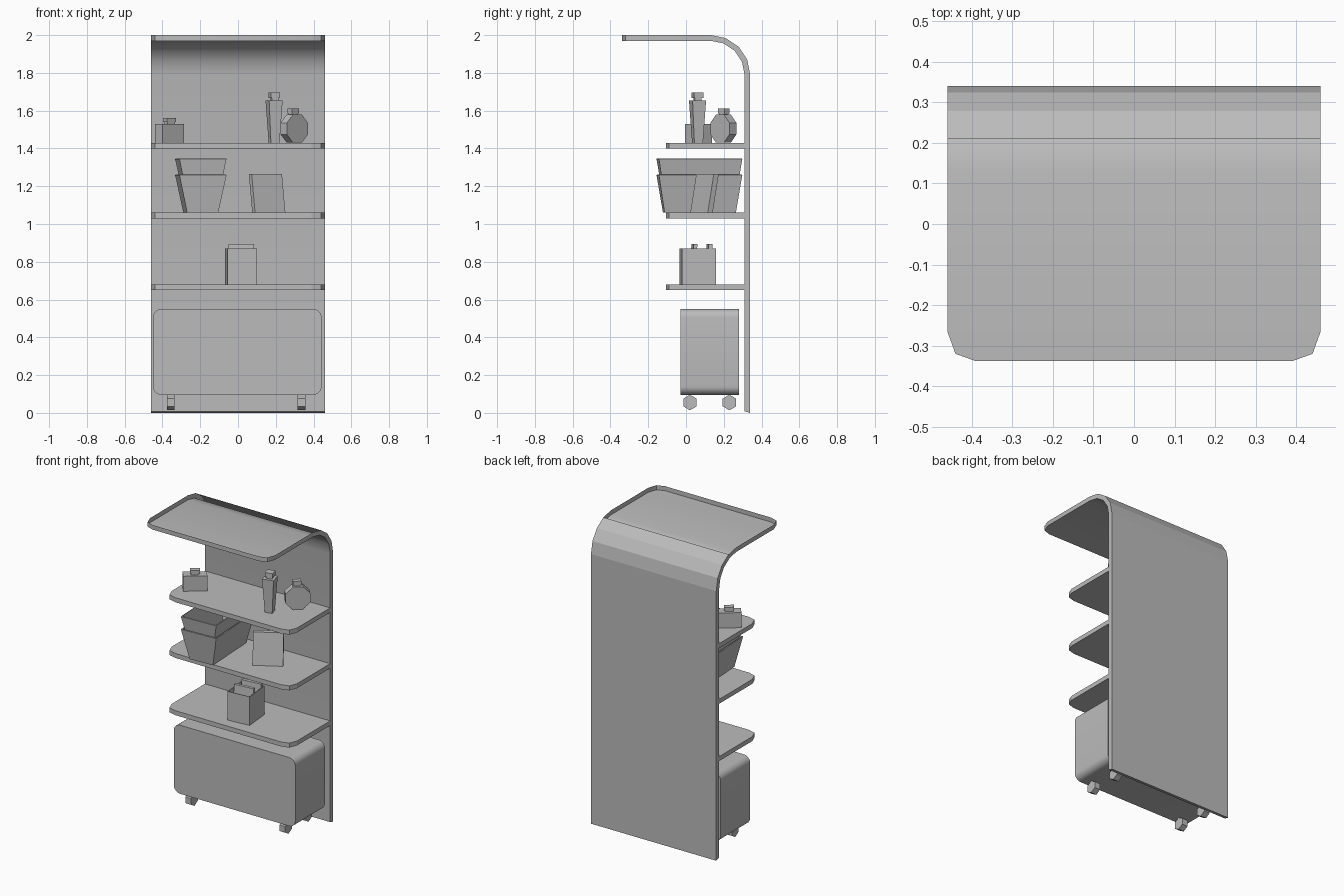
import bpy, bmesh
from math import sin, cos, radians, pi
from mathutils import Matrix, Vector

cube = bpy.data.objects.get("Cube")
if cube:
    bpy.data.objects.remove(cube, do_unlink=True)

grey = bpy.data.materials.new("plain grey")
grey.use_nodes = True
grey.diffuse_color = (0.5, 0.5, 0.5, 1)
grey.node_tree.nodes["Principled BSDF"].inputs["Base Color"].default_value = (0.5, 0.5, 0.5, 1)


def finish(name, bm, smooth=False, fix=True):
    if fix:
        bmesh.ops.recalc_face_normals(bm, faces=bm.faces)
    mesh = bpy.data.meshes.new(name)
    bm.to_mesh(mesh)
    bm.free()
    mesh.materials.append(grey)
    ob = bpy.data.objects.new(name, mesh)
    bpy.context.collection.objects.link(ob)
    if smooth:
        bpy.ops.object.select_all(action='DESELECT')
        ob.select_set(True)
        bpy.context.view_layer.objects.active = ob
        bpy.ops.object.shade_smooth_by_angle(angle=radians(30))
    return ob


def prism(name, outline, vector, smooth=False):
    """Extrude a closed outline of 3D points along a vector."""
    bm = bmesh.new()
    face = bm.faces.new([bm.verts.new(p) for p in outline])
    new = bmesh.ops.extrude_face_region(bm, geom=[face])["geom"]
    bmesh.ops.translate(bm, vec=vector, verts=[v for v in new if isinstance(v, bmesh.types.BMVert)])
    return finish(name, bm, smooth)


def block(name, x, y, z0, z1, base, top=None, angle=0, shift=(0, 0), wall=0):
    """Turned, tapered or leaning block; a wall makes it an open container."""
    bm = bmesh.new()
    bmesh.ops.create_cube(bm, size=1)
    for v in bm.verts:
        high = v.co.z > 0
        w, d = (top or base) if high else base
        v.co = (v.co.x * w, v.co.y * d, z1 if high else z0)
    bmesh.ops.rotate(bm, matrix=Matrix.Rotation(radians(angle), 3, 'Z'), verts=bm.verts)
    for v in bm.verts:
        lean = Vector((*shift, 0)) if v.co.z == z1 or abs(v.co.z - z1) < 1e-5 else Vector()
        v.co += Vector((x, y, 0)) + lean
    if wall:
        bm.normal_update()
        lid = max(bm.faces, key=lambda f: f.calc_center_median().z)
        bmesh.ops.delete(bm, geom=[lid], context='FACES_ONLY')
    ob = finish(name, bm, fix=not wall)
    if wall:
        mod = ob.modifiers.new("wall", 'SOLIDIFY')
        mod.thickness = wall
        mod.offset = -1
    return ob


# Back panel curving into the canopy, with an open tray on top
R, T = 0.21, 0.03
CY, CZ = 0.34 - R, 2 - R
stations = [((0.34, 0), (0.31, 0.008), 0.46)]
for i in range(5):
    c, s = cos(i * pi / 8), sin(i * pi / 8)
    stations.append(((CY + R * c, CZ + R * s), (CY + (R - T) * c, CZ + (R - T) * s), 0.46))
for y, half in ((-0.265, 0.46), (-0.32, 0.44), (-0.338, 0.39)):
    stations.append(((y, 2), (y, 2 - T), half))
bm = bmesh.new()
rings = [[bm.verts.new((sx * h, *p)) for sx, p in ((-1, o), (1, o), (1, i), (-1, i))]
         for o, i, h in stations]
outer = []
for n, (a, b) in enumerate(zip(rings, rings[1:])):
    for k in range(4):
        m = (k + 1) % 4
        if k == 0 and n >= 4:
            continue
        f = bm.faces.new((a[k], b[k], b[m], a[m]))
        if k == 0:
            outer.append(len(bm.faces) - 1)
bm.faces.new(rings[0])
bm.faces.new(rings[-1][::-1])
panel = finish("back_panel_and_canopy", bm, smooth=True)
for i in outer:
    panel.data.polygons[i].use_smooth = False

# Shelves with clipped front corners
corner = [(0.46, -0.04), (0.44, -0.09), (0.39, -0.105)]
outline = [(0.46, 0.31)] + corner + [(-x, y) for x, y in corner[::-1]] + [(-0.46, 0.31)]
for label, z in (("lower", 0.65), ("middle", 1.03), ("upper", 1.4)):
    prism(label + "_shelf", [(x, y, z) for x, y in outline], (0, 0, 0.03))

# Rolling cabinet with rounded corners
r = 0.045
rounded = []
for cx, cz, start in ((0.442, 0.55, 0), (-0.45, 0.55, 90), (-0.45, 0.095, 180), (0.442, 0.095, 270)):
    ox = cx - r if cx > 0 else cx + r
    oz = cz - r if cz > 0.3 else cz + r
    for i in range(7):
        a = radians(start + 15 * i)
        rounded.append((ox + r * cos(a), -0.03, oz + r * sin(a)))
prism("rolling_cabinet", rounded, (0, 0.31, 0), smooth=True)

# Six-sided castors
for side, x in (("right", -0.376), ("left", 0.316)):
    for end, y in (("front", 0.021), ("back", 0.23)):
        hexagon = [(x, y + 0.041 * sin(i * pi / 3), 0.055 + 0.041 * cos(i * pi / 3)) for i in range(6)]
        prism(f"{end}_{side}_castor", hexagon, (0.041, 0, 0))

# Upper shelf: squat bottle, tall bottle, round bottle
block("squat_bottle", -0.3625, 0.066, 1.43, 1.53, (0.146, 0.065), angle=38)
block("squat_bottle_neck", -0.3625, 0.066, 1.53, 1.54, (0.05, 0.03), angle=38)
block("squat_bottle_cap", -0.3625, 0.066, 1.54, 1.56, (0.06, 0.036), angle=38)
block("tall_bottle", 0.191, 0.061, 1.43, 1.655, (0.047, 0.047), (0.074, 0.074), angle=15)
block("tall_bottle_neck", 0.193, 0.061, 1.655, 1.667, (0.036, 0.036), angle=15)
block("tall_bottle_cap", 0.193, 0.061, 1.667, 1.695, (0.05, 0.05), angle=15)
turn = Matrix.Rotation(radians(42), 3, 'Z')
spot = Vector((0.298, 0.198, 1.505))
disc = [spot + turn @ Vector((0.081 * cos((i + 0.5) * pi / 4), -0.025, 0.081 * sin((i + 0.5) * pi / 4)))
        for i in range(8)]
prism("round_bottle", disc, turn @ Vector((0, 0.05, 0)))
block("round_bottle_neck", 0.292, 0.2, 1.578, 1.588, (0.04, 0.03), angle=42)
block("round_bottle_cap", 0.292, 0.2, 1.585, 1.612, (0.05, 0.035), angle=42)

# Middle shelf: nested baskets and a leaning book
for label, z in (("lower", 1.06), ("upper", 1.145)):
    block(label + "_basket", -0.197, 0.071, z, z + 0.2, (0.165, 0.378), (0.25, 0.442), angle=3, wall=0.008)
block("leaning_book", 0.163, 0.082, 1.06, 1.265, (0.185, 0.03), angle=30, shift=(-0.018, 0.032))

# Lower shelf: open box holding two folders
block("storage_box", 0.015, 0.062, 0.68, 0.87, (0.155, 0.18), angle=5, wall=0.006)
for label, y in (("front", 0.03), ("back", 0.11)):
    block(label + "_folder", 0.017, y, 0.69, 0.895, (0.135, 0.02), angle=5, shift=(0, 0.015))
